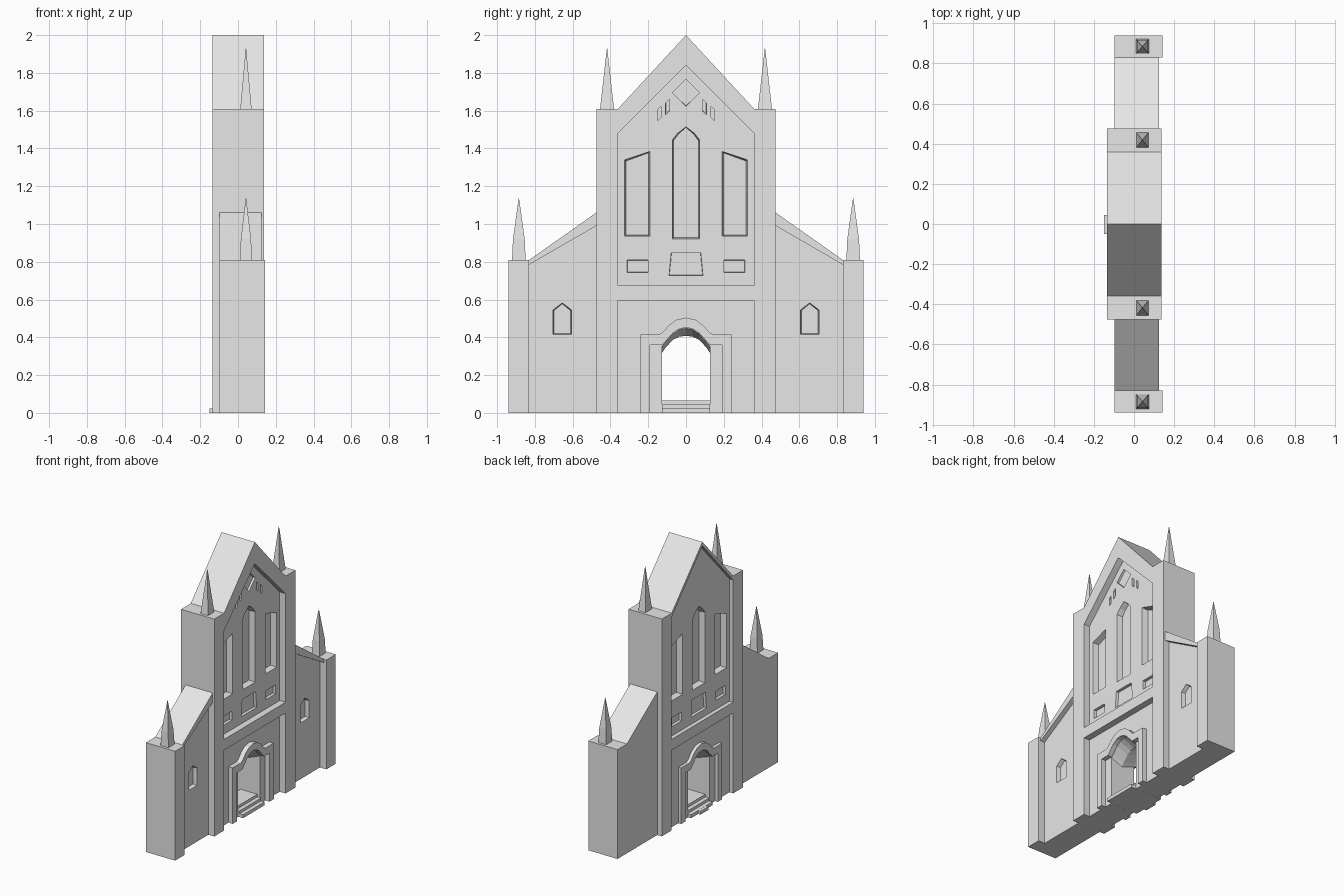
import bpy, bmesh

cube = bpy.data.objects.get("Cube")
if cube:
    bpy.data.objects.remove(cube, do_unlink=True)

stone = bpy.data.materials.new("pale_stone")
stone.use_nodes = True
stone.diffuse_color = (0.8, 0.8, 0.8, 1)
stone.node_tree.nodes["Principled BSDF"].inputs["Base Color"].default_value = (0.8, 0.8, 0.8, 1)


def loft(name, rings):
    """Solid through rings of 3D points, capped at both ends."""
    bm = bmesh.new()
    loops = [[bm.verts.new(p) for p in ring] for ring in rings]
    n = len(loops[0])
    for a, b in zip(loops, loops[1:]):
        for i in range(n):
            j = (i + 1) % n
            bm.faces.new((a[i], a[j], b[j], b[i]))
    bm.faces.new(loops[0])
    bm.faces.new(loops[-1][::-1])
    bmesh.ops.recalc_face_normals(bm, faces=bm.faces[:])
    mesh = bpy.data.meshes.new(name)
    bm.to_mesh(mesh)
    bm.free()
    mesh.materials.append(stone)
    obj = bpy.data.objects.new(name, mesh)
    bpy.context.collection.objects.link(obj)
    return obj


def prism(name, pts, x0, x1, far=None):
    """Extrude a (y, z) profile along x, optionally changing to a far profile."""
    return loft(name, [[(x0, y, z) for y, z in pts], [(x1, y, z) for y, z in far or pts]])


def rect(y0, y1, z0, z1):
    return [(y0, z0), (y1, z0), (y1, z1), (y0, z1)]


def flip(pts):
    return [(-y, z) for y, z in pts]


def mirrored(half):
    """Close a half profile that ends on the centre line."""
    return half + flip(half[-2::-1])


def recess(pts, surface, depth, inset=0.008):
    """Cutter for a niche with slightly splayed sides."""
    cy = sum(p[0] for p in pts) / len(pts)
    cz = sum(p[1] for p in pts) / len(pts)
    ry = max(abs(p[0] - cy) for p in pts)
    rz = max(abs(p[1] - cz) for p in pts)
    far = [(cy + (y - cy) * (1 - inset / ry), cz + (z - cz) * (1 - inset / rz)) for y, z in pts]
    out = 0.004 if surface > 0 else -0.004
    return prism("cutter", pts, surface + out, surface - depth * (1 if surface > 0 else -1), far)


def carve(obj, cutters):
    for c in cutters:
        mod = obj.modifiers.new("carve", 'BOOLEAN')
        mod.operation = 'DIFFERENCE'
        mod.solver = 'EXACT'
        mod.object = c
    bpy.context.view_layer.update()
    deps = bpy.context.evaluated_depsgraph_get()
    mesh = bpy.data.meshes.new_from_object(obj.evaluated_get(deps))
    obj.modifiers.clear()
    obj.data = mesh
    for c in cutters:
        bpy.data.objects.remove(c, do_unlink=True)


FRONT, BACK = 0.09, -0.105          # recessed wall planes
PIER_F, PIER_B = 0.138, -0.135      # projecting planes

# Central gabled wall
wall = prism("central_wall", mirrored([(0.36, 0), (0.36, 1.61), (0, 2)]), BACK, FRONT)

# Window and niche outlines
lancet = mirrored([(0.073, 0.92), (0.073, 1.445), (0.045, 1.48), (0, 1.515)])
side_window = [(0.19, 0.935), (0.325, 0.935), (0.325, 1.34), (0.19, 1.385)]
side_niche = [(0.2, 0.743), (0.312, 0.743), (0.312, 0.81), (0.2, 0.81)]
middle_niche = [(-0.09, 0.727), (0.09, 0.727), (0.078, 0.85), (-0.078, 0.85)]
diamond = [(0, 1.623), (0.073, 1.695), (0, 1.767), (-0.073, 1.695)]
slots = [[(0.132, 1.565), (0.152, 1.545), (0.152, 1.605), (0.132, 1.625)],
         [(0.087, 1.6), (0.108, 1.58), (0.108, 1.64), (0.087, 1.66)]]

cutters = []
for surface in (FRONT, BACK):
    for shape in (lancet, side_window, flip(side_window)):
        cutters.append(recess(shape, surface, 0.045))
    for shape in (side_niche, flip(side_niche), middle_niche):
        cutters.append(recess(shape, surface, 0.02, 0.002))
cutters.append(recess(diamond, FRONT, 0.015, 0.002))
for s in slots:
    cutters += [recess(s, FRONT, 0.02, 0.001), recess(flip(s), FRONT, 0.02, 0.001)]

# Doorway, splayed wider towards both faces
arch_wide = mirrored([(0.127, -0.01), (0.127, 0.355), (0.11, 0.375), (0.07, 0.42), (0.035, 0.443), (0, 0.45)])
arch_tight = mirrored([(0.127, -0.01), (0.127, 0.31), (0.11, 0.337), (0.07, 0.38), (0.035, 0.396), (0, 0.4)])
cutters.append(prism("cutter", arch_tight, -0.02, 0.095, arch_wide))
cutters.append(prism("cutter", arch_tight, 0.02, -0.11, arch_wide))
carve(wall, cutters)

# Door surrounds with a raised arched hood
outer = mirrored([(0.24, 0), (0.24, 0.415), (0.145, 0.415), (0.125, 0.425), (0.09, 0.465), (0.05, 0.493), (0, 0.504)])
inner = mirrored([(0.19, 0), (0.19, 0.36), (0.127, 0.36), (0.11, 0.378), (0.07, 0.422), (0.035, 0.445), (0, 0.452)])
surround = outer + inner[::-1]
prism("front_door_surround", surround, FRONT, 0.125)
prism("back_door_surround", surround, BACK, -0.128)

# Steps in the doorway
for i, (reach, height) in enumerate([(0.07, 0.065), (0.1, 0.045), (0.13, 0.025)]):
    prism(f"door_step_{i + 1}", rect(-0.1265, 0.1265, 0, height), -reach, reach)
prism("back_landing", rect(-0.05, 0.045, 0, 0.024), -0.15, -0.12)

# Gable copings and horizontal bands
apex = [(0.36, 1.61), (0, 2), (-0.36, 1.61)]
prism("front_gable_coping", apex + [(-0.36, 1.48), (0, 1.84), (0.36, 1.48)], FRONT, PIER_F)
prism("back_gable_coping", apex + [(-0.36, 1.58), (0, 1.97), (0.36, 1.58)], PIER_B, BACK)
prism("front_band", rect(-0.36, 0.36, 0.595, 0.675), FRONT, PIER_F)
prism("back_band", rect(-0.36, 0.36, 0.595, 0.675), PIER_B, BACK)


def spire(name, y, levels):
    """Square spire; levels are (z, half width in x, half width in y)."""
    loft(name, [[(0.042 + sx * a, y + sy * b, z) for sx, sy in ((-1, -1), (1, -1), (1, 1), (-1, 1))]
                for z, a, b in levels])


wing_profile = [(0.475, 0), (0.83, 0), (0.83, 0.81), (0.475, 1.06)]
wing_coping = [(0.475, 0.99), (0.83, 0.785), (0.83, 0.81), (0.475, 1.06)]
wing_window = [(0.605, 0.415), (0.705, 0.415), (0.705, 0.545), (0.655, 0.583), (0.605, 0.545)]

# Piers, wings and spires on both sides
for side, s in (("left", 1), ("right", -1)):
    def place(pts):
        return pts if s > 0 else flip(pts)
    prism(f"{side}_main_pier", place(rect(0.36, 0.475, 0, 1.61)), PIER_B, PIER_F)
    prism(f"{side}_outer_pier", place(rect(0.83, 0.94, 0, 0.81)), -0.097, 0.143)
    wing = prism(f"{side}_wing_wall", place(wing_profile), -0.097, FRONT)
    carve(wing, [recess(place(wing_window), FRONT, 0.03, 0.006)])
    prism(f"{side}_wing_coping", place(wing_coping), FRONT, 0.125)
    spire(f"{side}_main_spire", s * 0.418, [(1.61, 0.03, 0.037), (1.93, 0.001, 0.001)])
    spire(f"{side}_outer_spire", s * 0.885,
          [(0.81, 0.032, 0.036), (0.92, 0.027, 0.031), (1.137, 0.001, 0.001)])
